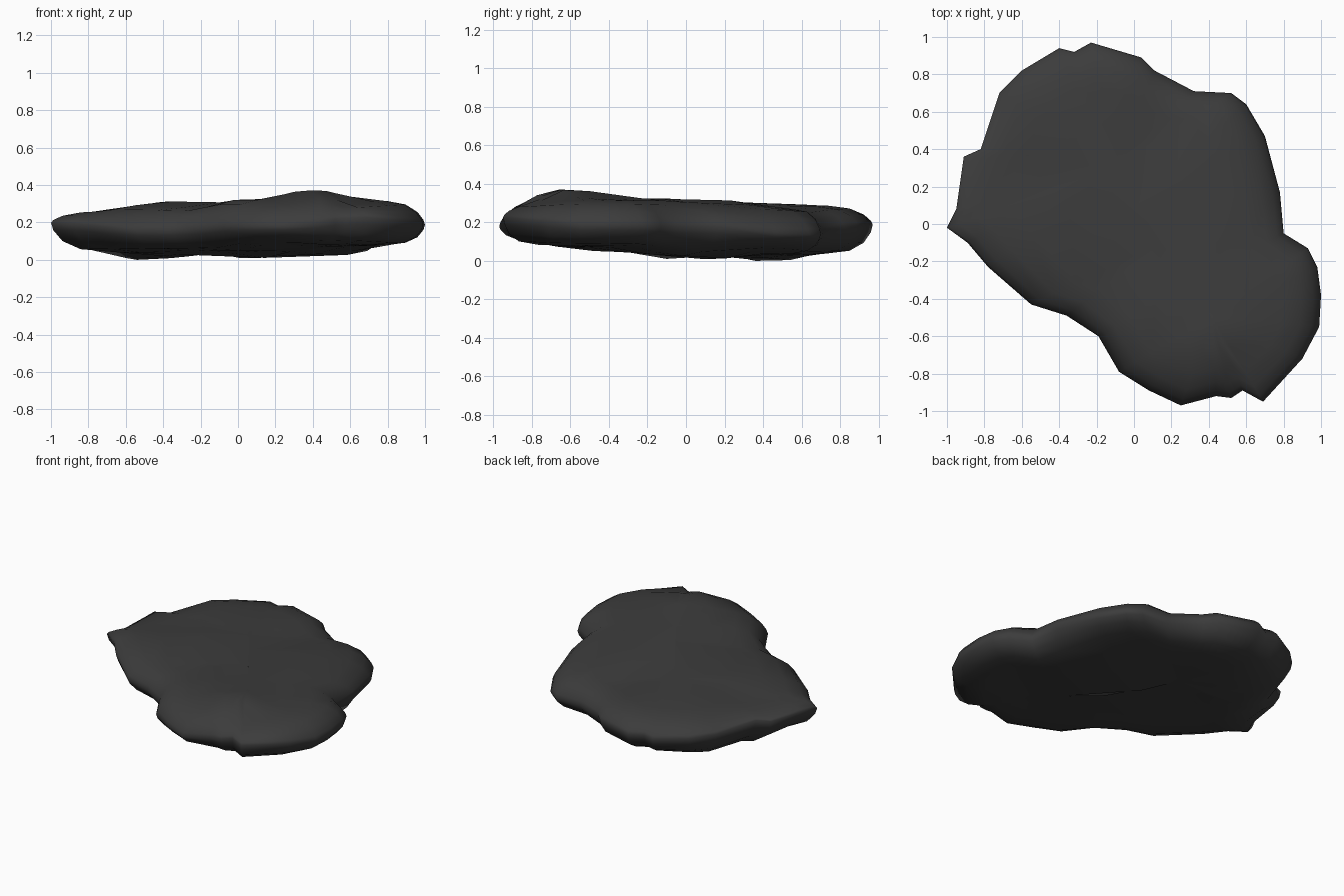
import bpy
import bmesh
from mathutils import Vector

default_cube = bpy.data.objects.get("Cube")
if default_cube:
    bpy.data.objects.remove(default_cube, do_unlink=True)

# Plan outline of the slab, clockwise from its left tip
OUTLINE = [
    (-1, -.02), (-.95, .08), (-.91, .36), (-.82, .4), (-.72, .7), (-.6, .82),
    (-.4, .94), (-.32, .92), (-.23, .97), (.04, .89), (.11, .82), (.32, .71),
    (.52, .7), (.6, .64), (.7, .47), (.78, .17), (.8, -.05), (.93, -.13),
    (.98, -.23), (1, -.38), (.99, -.55), (.9, -.72), (.69, -.95), (.58, -.89),
    (.52, -.93), (.44, -.92), (.25, -.97), (.08, -.89), (-.08, -.79),
    (-.19, -.6), (-.36, -.49), (-.55, -.43), (-.78, -.23), (-.89, -.1)]

# Height landmarks (x, y, z) of the worn top, the underside and the rim
TOP = [
    (.4, -.63, .39), (.02, -.55, .34), (.75, -.4, .33), (-.22, -.32, .29),
    (.02, -.12, .34), (.45, -.1, .335), (-.33, .1, .325), (-.75, .2, .27),
    (-.45, .5, .31), (-.4, .8, .3), (.2, .15, .33), (.2, .5, .28),
    (.65, .2, .3), (.2, -.88, .31), (.65, -.85, .3)]
BOTTOM = [
    (.4, -.75, .09), (.8, -.4, .09), (.1, -.4, .06), (-.3, -.25, .06),
    (.15, .05, .01), (.5, .1, .03), (-.65, .1, .05), (-.45, .4, 0),
    (-.2, .3, .05), (.2, .5, .045), (-.3, .75, .045), (.6, .4, .07),
    (.3, -.9, .12)]
RIM = [
    (-1, 0, .21), (-.87, .38, .24), (-.5, -.45, .17), (-.2, .97, .2),
    (.57, .67, .15), (.8, 0, .19), (1, -.4, .2), (.7, -.95, .24),
    (.2, -.97, .19)]

# Section from bottom centre to top centre: reach outward, share of height
SECTION = [
    (0, -1), (.3, -1), (.6, -.98), (.82, -.87), (.93, -.6), (.985, -.25),
    (1, 0), (.985, .2), (.93, .52), (.82, .83), (.65, .97), (.35, 1), (0, 1)]

SPINE_START = Vector((-.12, .3))
SPINE_END = Vector((.42, -.5))
SPINE_STEPS = 4


def spine_point(point):
    """Closest of a few evenly spaced points on the slab's central spine."""
    direction = SPINE_END - SPINE_START
    along = (point - SPINE_START).dot(direction) / direction.length_squared
    along = min(max(along, 0), 1)
    return SPINE_START + direction * round(along * SPINE_STEPS) / SPINE_STEPS


def blended_height(point, landmarks):
    """Blend the landmark heights by distance."""
    total = weight_sum = 0
    for x, y, z in landmarks:
        distance = (point - Vector((x, y))).length
        weight = 1 / (distance ** 3 + .001)
        total += weight * z
        weight_sum += weight
    return total / weight_sum


def build_slab():
    bm = bmesh.new()
    rings = []
    for reach, share in SECTION:
        ring = []
        for corner in OUTLINE:
            corner = Vector(corner)
            point = spine_point(corner).lerp(corner, reach)
            rim = blended_height(corner, RIM)
            height = blended_height(point, TOP if share > 0 else BOTTOM)
            z = rim + (height - rim) * abs(share)
            ring.append(bm.verts.new((point.x, point.y, z)))
        rings.append(ring)

    # Skin the neighbouring rings with quads
    count = len(OUTLINE)
    for lower, upper in zip(rings, rings[1:]):
        for i in range(count):
            j = (i + 1) % count
            bm.faces.new((lower[i], lower[j], upper[j], upper[i]))

    # Close the centre where the inner rings meet along the spine
    bmesh.ops.remove_doubles(bm, verts=bm.verts[:], dist=.0005)
    bmesh.ops.recalc_face_normals(bm, faces=bm.faces[:])

    # Rest the lowest point on the ground
    lowest = min(vert.co.z for vert in bm.verts)
    bmesh.ops.translate(bm, verts=bm.verts[:], vec=(0, 0, -lowest))

    mesh = bpy.data.meshes.new("rock_slab")
    bm.to_mesh(mesh)
    bm.free()
    mesh.shade_smooth()
    slab = bpy.data.objects.new("rock_slab", mesh)
    bpy.context.collection.objects.link(slab)
    return slab


# Dark grey stone
stone = bpy.data.materials.new("dark_stone")
stone.use_nodes = True
colour = (.045, .045, .045, 1)
stone.diffuse_color = colour
shader = stone.node_tree.nodes["Principled BSDF"]
shader.inputs["Base Color"].default_value = colour
shader.inputs["Roughness"].default_value = .9

rock_slab = build_slab()
rock_slab.data.materials.append(stone)
